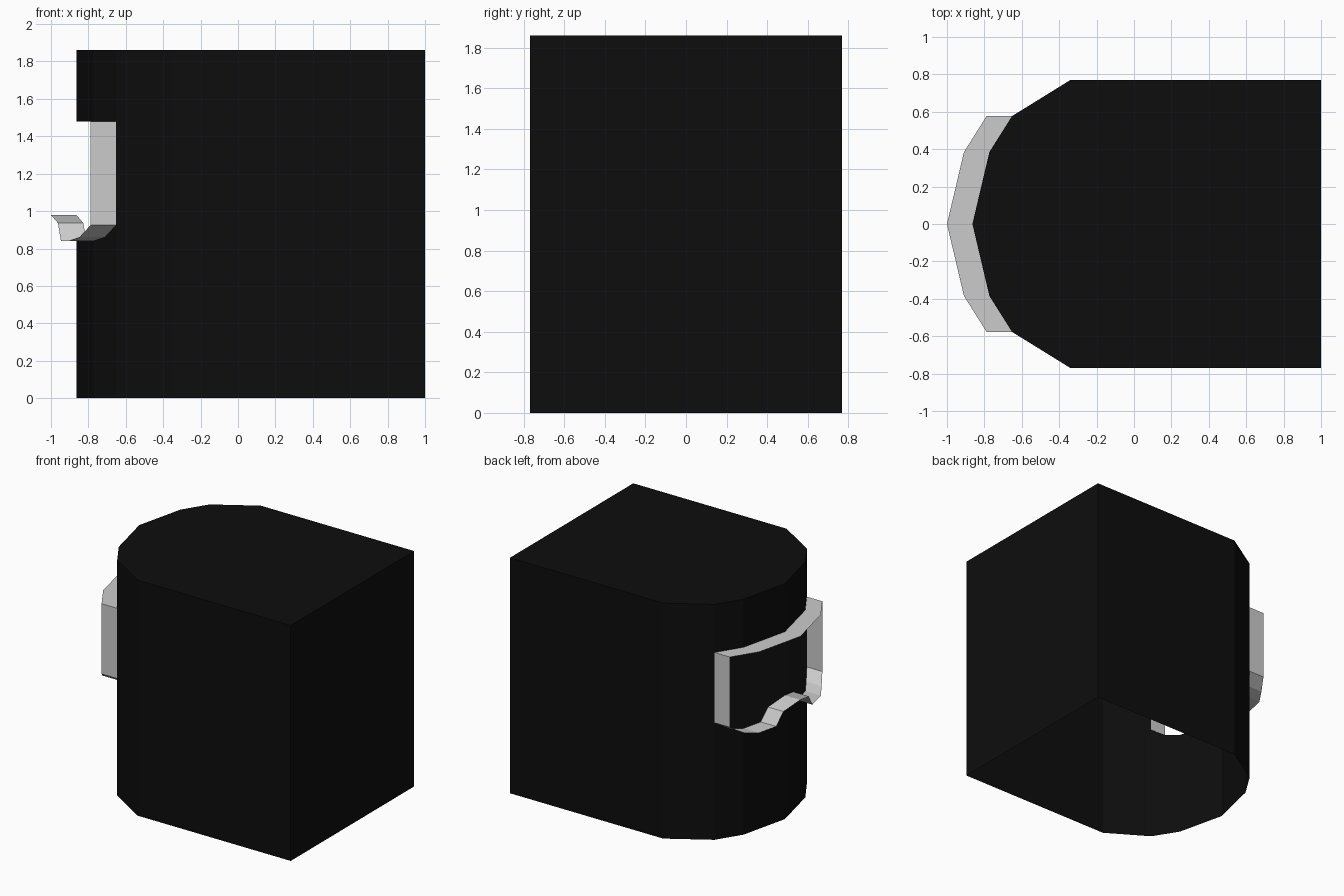
import bpy

if "Cube" in bpy.data.objects:
    bpy.data.objects.remove(bpy.data.objects["Cube"])

H = 1.86          # shell height
WIN_TOP = 1.48    # top of the window
RIM = 0.136       # rim depth

# Half of the window's lower edge, from outer corner to centre (y, z)
LOWER = [(0.577, 0.925), (0.483, 0.861), (0.385, 0.84),
         (0.226, 0.84), (0.158, 0.936), (0, 0.979)]
# Curved end of the plan, half (x, y)
CORNER, MID, TIP = (-0.652, 0.577), (-0.773, 0.385), (-0.864, 0)


def on_shell(y, z):
    """Point on the curved end at the given y and z."""
    a, b = (CORNER, MID) if abs(y) >= MID[1] else (MID, TIP)
    t = (a[1] - abs(y)) / (a[1] - b[1])
    return (a[0] + t * (b[0] - a[0]), y, z)


def make_object(name, polys, color=None):
    """Mesh from polygons given as points, sharing equal corners."""
    index, faces = {}, []
    for poly in polys:
        faces.append([index.setdefault(tuple(round(c, 4) for c in p), len(index))
                      for p in poly])
    mesh = bpy.data.meshes.new(name)
    mesh.from_pydata(list(index), [], faces)
    obj = bpy.data.objects.new(name, mesh)
    bpy.context.collection.objects.link(obj)
    if color:
        mat = bpy.data.materials.new(name + "_black")
        mat.diffuse_color = color
        mat.use_nodes = True
        mat.node_tree.nodes["Principled BSDF"].inputs["Base Color"].default_value = mat.diffuse_color
        mesh.materials.append(mat)
    return obj


def wall(a, b, z0, z1):
    return [(*a, z0), (*b, z0), (*b, z1), (*a, z1)]


def mirrored(polys):
    return polys + [[(x, -y, z) for x, y, z in reversed(p)] for p in polys]


# Shell: open underneath, with a window cut through the curved end
edge = [on_shell(*p) for p in LOWER]
half = [
    wall((1, 0.77), (-0.34, 0.77), 0, H),
    wall((-0.34, 0.77), CORNER, 0, H),
    wall(CORNER, MID, WIN_TOP, H),
    wall(MID, TIP, WIN_TOP, H),
    [(*CORNER, 0), (*MID, 0)] + edge[2::-1],
    [(*MID, 0), (*TIP, 0)] + edge[:1:-1],
]
half = [p[::-1] for p in half]
plan = [(1, 0.77), (-0.34, 0.77), CORNER, MID]
plan = plan + [TIP] + [(x, -y) for x, y in reversed(plan)]
roof = [(x, y, H) for x, y in plan]
back = wall((1, -0.77), (1, 0.77), 0, H)
make_object("shell", mirrored(half) + [roof, back], (0.004, 0.004, 0.004, 1))

# Rim: thin grey band pushed straight out from the window edge
loop = [on_shell(0, WIN_TOP), (*MID, WIN_TOP), (*CORNER, WIN_TOP)] + edge
out = [(x - RIM, y, z) for x, y, z in loop]
band = [[loop[i], loop[i + 1], out[i + 1], out[i]] for i in range(len(loop) - 1)]
make_object("window_rim", mirrored(band))
